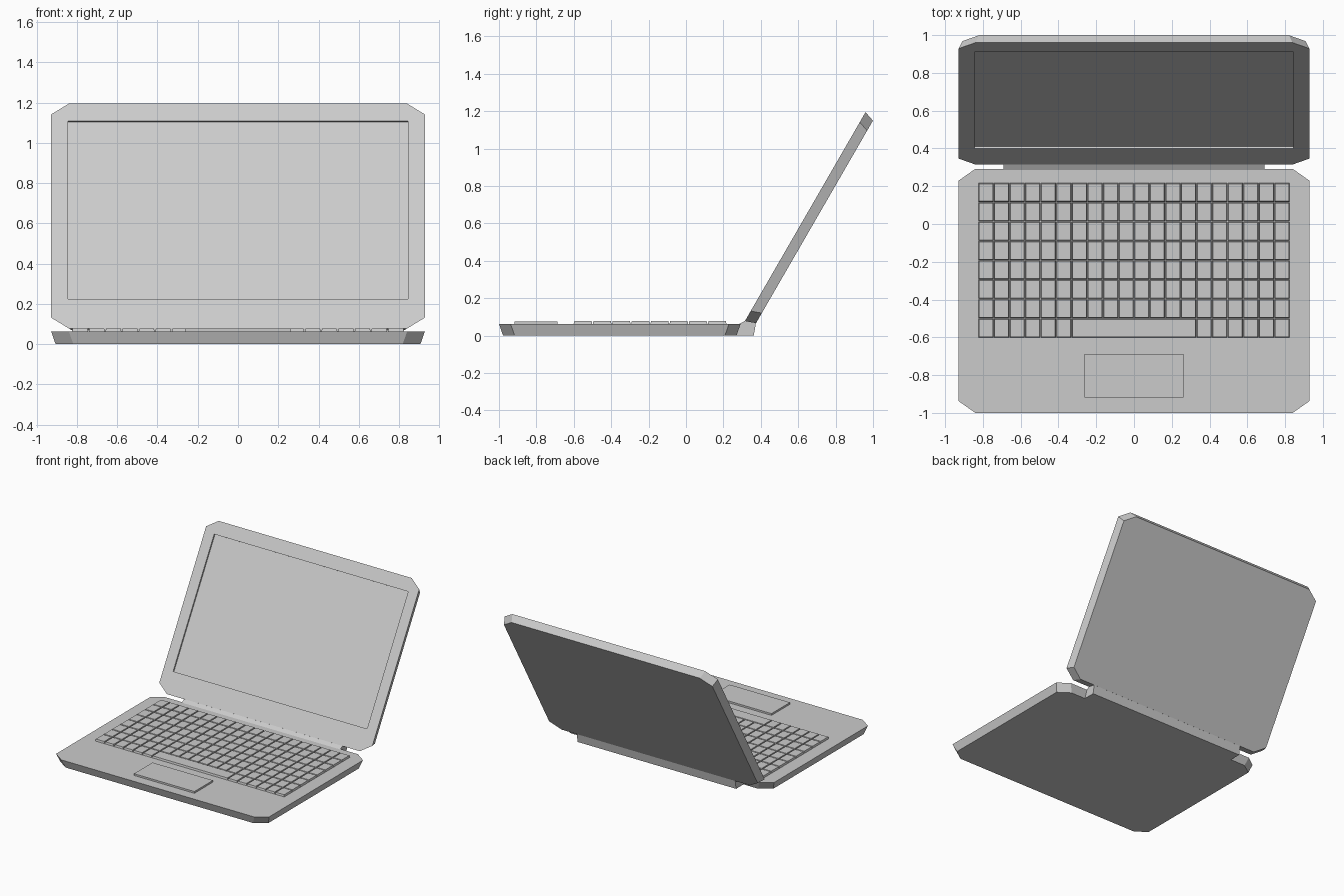
import bpy, bmesh, math

if "Cube" in bpy.data.objects:
    bpy.data.objects.remove(bpy.data.objects["Cube"])


def finish(name, bm, loc=(0, 0, 0), tilt=0.0):
    bmesh.ops.recalc_face_normals(bm, faces=bm.faces[:])
    mesh = bpy.data.meshes.new(name)
    bm.to_mesh(mesh)
    bm.free()
    ob = bpy.data.objects.new(name, mesh)
    ob.location = loc
    ob.rotation_euler = (tilt, 0, 0)
    bpy.context.collection.objects.link(ob)
    return ob


def octagon(hw, y0, y1, cx=0.088, cy=0.062):
    # rectangle with cut corners, two points per corner
    return [(-hw, y0 + cy), (-hw + cx, y0), (hw - cx, y0), (hw, y0 + cy),
            (hw, y1 - cy), (hw - cx, y1), (-hw + cx, y1), (-hw, y1 - cy)]


def ring(bm, pts, z):
    return [bm.verts.new((x, y, z)) for x, y in pts]


def bridge(bm, a, b):
    n = len(a)
    for i in range(n):
        j = (i + 1) % n
        bm.faces.new((a[i], a[j], b[j], b[i]))


def shell(name, hw, y0, y1, top, bottom, inset, recess=None, **place):
    bm = bmesh.new()
    o = ring(bm, octagon(hw, y0, y1), top)
    b = ring(bm, octagon(hw - inset, y0 + inset, y1 - inset), bottom)
    bridge(bm, o, b)
    bm.faces.new(b)
    if recess:
        rw, r0, r1, depth = recess
        pts = [(-rw, r0), (rw, r0), (rw, r1), (-rw, r1)]
        r, f = ring(bm, pts, top), ring(bm, pts, top - depth)
        for k in range(4):
            bm.faces.new((o[2 * k], o[2 * k + 1], r[k]))
            bm.faces.new((o[2 * k + 1], o[(2 * k + 2) % 8], r[(k + 1) % 4], r[k]))
        bridge(bm, r, f)
        bm.faces.new(f)
    else:
        bm.faces.new(o)
    return finish(name, bm, **place)


def add_block(bm, x0, x1, y0, y1, z0, z1, taper=0.0):
    lo = ring(bm, [(x0, y0), (x1, y0), (x1, y1), (x0, y1)], z0)
    t = taper
    hi = ring(bm, [(x0 + t, y0 + t), (x1 - t, y0 + t), (x1 - t, y1 - t), (x0 + t, y1 - t)], z1)
    bridge(bm, lo, hi)
    bm.faces.new(lo)
    bm.faces.new(hi)


DECK = 0.063

# body and tilted lid with a recessed screen
shell("base", 0.928, -1.0, 0.292, DECK, 0.0, 0.022)
shell("lid", 0.928, 0.0, 1.29, 0.0, -0.057, 0.02, recess=(0.845, 0.168, 1.19, 0.012),
      loc=(0, 0.315, 0.078), tilt=math.radians(60))

# hinge: profile swept across the width
profile = [(0.26, 0.0), (0.362, 0.0), (0.374, 0.068), (0.315, 0.079), (0.285, DECK)]
bm = bmesh.new()
left, right = ([bm.verts.new((x, y, z)) for y, z in profile] for x in (-0.69, 0.69))
bridge(bm, left, right)
bm.faces.new(left)
bm.faces.new(right)
finish("hinge", bm)

# keyboard: 20 x 8 grid, spacebar over the middle of the front row
COLS, ROWS, PX, PY = 20, 8, 0.0825, 0.1025
bm = bmesh.new()
for row in range(ROWS):
    for col in range(COLS):
        if row == 0 and 6 <= col < 14:
            continue
        x, y = -0.825 + col * PX, -0.602 + row * PY
        add_block(bm, x + 0.001, x + PX - 0.001, y + 0.001, y + PY - 0.001, DECK - 0.003, 0.078, 0.004)
finish("keys", bm)

bm = bmesh.new()
add_block(bm, -0.329, 0.329, -0.601, -0.602 + PY - 0.001, DECK - 0.003, 0.078, 0.004)
finish("spacebar", bm)

# touchpad
bm = bmesh.new()
add_block(bm, -0.263, 0.263, -0.918, -0.688, DECK - 0.003, 0.077)
finish("touchpad", bm)
